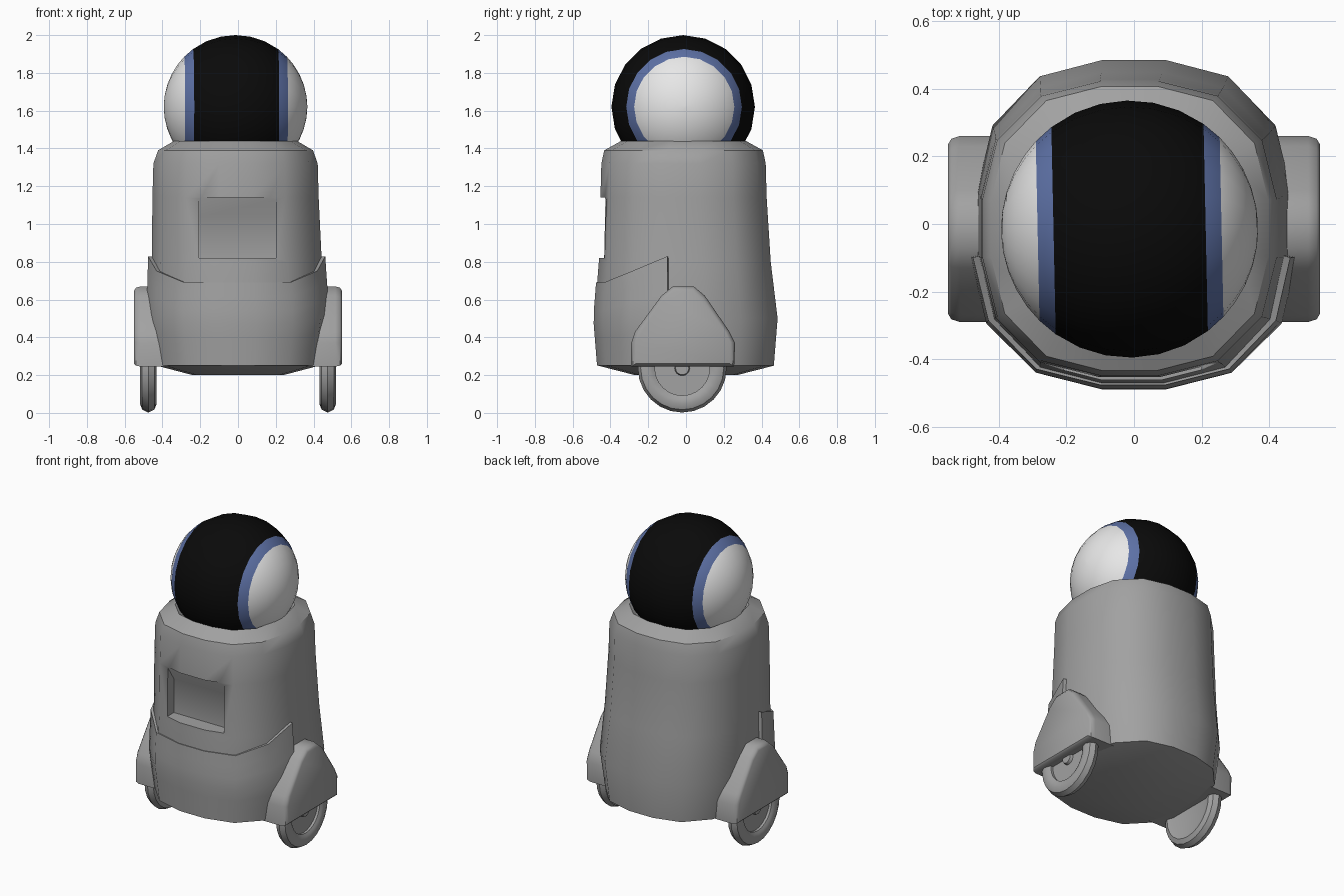
import bpy, math
from mathutils import Matrix, Vector

if "Cube" in bpy.data.objects:
    bpy.data.objects.remove(bpy.data.objects["Cube"])


def material(name, colour):
    m = bpy.data.materials.new(name)
    m.use_nodes = True
    m.diffuse_color = (*colour, 1)
    m.node_tree.nodes["Principled BSDF"].inputs["Base Color"].default_value = (*colour, 1)
    return m


GREY = material("body grey", (0.36, 0.36, 0.36))
WHITE = material("cap white", (0.8, 0.8, 0.8))
BLUE = material("stripe blue", (0.11, 0.165, 0.38))
BLACK = material("visor black", (0.003, 0.003, 0.003))


def loft(name, rings, mats, closed=True):
    """Skin a stack of equal rings, capping the ends when closed."""
    n = len(rings[0])
    verts = [p for ring in rings for p in ring]
    faces = []
    for a in range(len(rings) - 1):
        for i in range(n if closed else n - 1):
            j = (i + 1) % n
            faces.append((a * n + i, a * n + j, (a + 1) * n + j, (a + 1) * n + i))
    if closed:
        faces.append(tuple(reversed(range(n))))
        faces.append(tuple(range(len(verts) - n, len(verts))))
    mesh = bpy.data.meshes.new(name)
    mesh.from_pydata(verts, [], faces)
    mesh.update()
    for m in mats:
        mesh.materials.append(m)
    ob = bpy.data.objects.new(name, mesh)
    bpy.context.collection.objects.link(ob)
    return ob


def activate(ob):
    bpy.ops.object.select_all(action="DESELECT")
    ob.select_set(True)
    bpy.context.view_layer.objects.active = ob


def apply_all(ob):
    activate(ob)
    for mod in list(ob.modifiers):
        bpy.ops.object.modifier_apply(modifier=mod.name)


def smooth(ob, degrees=40):
    activate(ob)
    bpy.ops.object.shade_smooth_by_angle(angle=math.radians(degrees))


def x_ring(x, r, centre, n):
    """Circle around the x axis, counter-clockwise seen from +x."""
    cx, cy, cz = centre
    return [(cx + x, cy + r * math.cos(t), cz + r * math.sin(t))
            for t in (math.tau * i / n for i in range(n))]


# Rounded-square cross-section with sixteen sides
QUARTER = [(1, 0.2), (0.9, 0.6), (0.6, 0.9), (0.2, 1)]
SECTION = []
for k in range(4):
    for x, y in QUARTER:
        for _ in range(k):
            x, y = -y, x
        SECTION.append((x, y))

# Height, half width, half depth
PROFILE = [(0.2, 0.24, 0.27), (0.25, 0.43, 0.465), (0.5, 0.465, 0.485),
           (0.8, 0.45, 0.455), (1.14, 0.44, 0.44), (1.32, 0.435, 0.435),
           (1.39, 0.41, 0.42), (1.44, 0.325, 0.33), (1.4, 0.28, 0.28)]


def body_point(unit, z, hx, hy):
    shift = -0.013 * min(1, max(0, (z - 0.5) / 0.6))
    return (unit[0] * hx + shift, unit[1] * hy + shift, z)


def half_sizes(z):
    for (z0, x0, y0), (z1, x1, y1) in zip(PROFILE, PROFILE[1:]):
        if z0 <= z <= z1:
            f = (z - z0) / (z1 - z0)
            return x0 + f * (x1 - x0), y0 + f * (y1 - y0)


# Body with a recessed front bay
body = loft("body", [[body_point(u, *row) for u in SECTION] for row in PROFILE], [GREY])
bay = [(-0.6, 0.82), (-0.365, 0.82), (-0.365, 1.04), (-0.43, 1.14), (-0.6, 1.14)]
cutter = loft("bay_cutter", [[(x, y, z) for y, z in bay] for x in (-0.207, 0.2)], [GREY])
cutter.hide_render = True
cut = body.modifiers.new("bay", "BOOLEAN")
cut.operation = "DIFFERENCE"
cut.solver = "EXACT"
cut.object = cutter
apply_all(body)
bpy.data.objects.remove(cutter)
smooth(body)

# Front apron hugging the lower body
front = [u for u in SECTION[8:] + SECTION[:8] if u[1] < 0]
rows = []
for step in range(7):
    ring = []
    for u in front:
        rise = min(1, max(0, (u[1] * 0.46 + 0.42) / 0.33))
        z = 0.25 + (0.44 + 0.14 * rise) * step / 6
        hx, hy = half_sizes(z)
        ring.append(body_point(u, z, hx + 0.02, hy + 0.006))
    rows.append(ring)
apron = loft("front_apron", rows, [GREY], closed=False)
solid = apron.modifiers.new("thickness", "SOLIDIFY")
solid.thickness = 0.025
solid.offset = -1
apply_all(apron)
smooth(apron)

# Ball head, banded across its width
R = 0.38
HEAD = Vector((-0.013, -0.015, 1.62))
half = [12, 24, 36.3, 45.7, 54, 63, 72, 81, 89]
angles = [-a for a in reversed(half)] + [0] + half
head = loft("head", [x_ring(R * math.sin(math.radians(a)), R * math.cos(math.radians(a)),
                            (0, 0, 0), 20) for a in angles], [BLACK, BLUE, WHITE])
for f in head.data.polygons:
    across = abs(f.center.x)
    f.material_index = 0 if across < 0.225 else 1 if across < 0.272 else 2
head.data.transform(Matrix.Translation(HEAD) @ Matrix.Rotation(math.radians(1.2), 4, "Z"))
smooth(head)

# Wheel housings and wheels on both sides
HOUSING = [(-0.29, 0.245), (0.255, 0.245), (0.26, 0.37), (0.23, 0.43), (0.1, 0.62),
           (0.04, 0.67), (-0.07, 0.67), (-0.13, 0.62), (-0.27, 0.43), (-0.29, 0.37)]
WHEEL = [(0.001, -0.03), (0.15, -0.03), (0.19, -0.044), (0.22, -0.032), (0.235, 0),
         (0.22, 0.032), (0.19, 0.044), (0.16, 0.036), (0.145, 0.028), (0.145, 0.012),
         (0.04, 0.012), (0.035, 0.03), (0.001, 0.03)]
for side, s in (("left", 1), ("right", -1)):
    rings = [[(x, -0.015 + (y + 0.015) * k, 0.42 + (z - 0.42) * k) for y, z in HOUSING]
             for x, k in ((0.36, 1), (0.515, 1), (0.54, 0.97), (0.55, 0.91))]
    housing = loft(side + "_wheel_housing", rings, [GREY])
    wheel = loft(side + "_wheel", [x_ring(x, r, (0.475, -0.02, 0.237), 24)
                                   for r, x in WHEEL], [GREY])
    for ob in (housing, wheel):
        if s < 0:
            ob.data.transform(Matrix.Scale(-1, 4, (1, 0, 0)))
            ob.data.flip_normals()
        smooth(ob)
